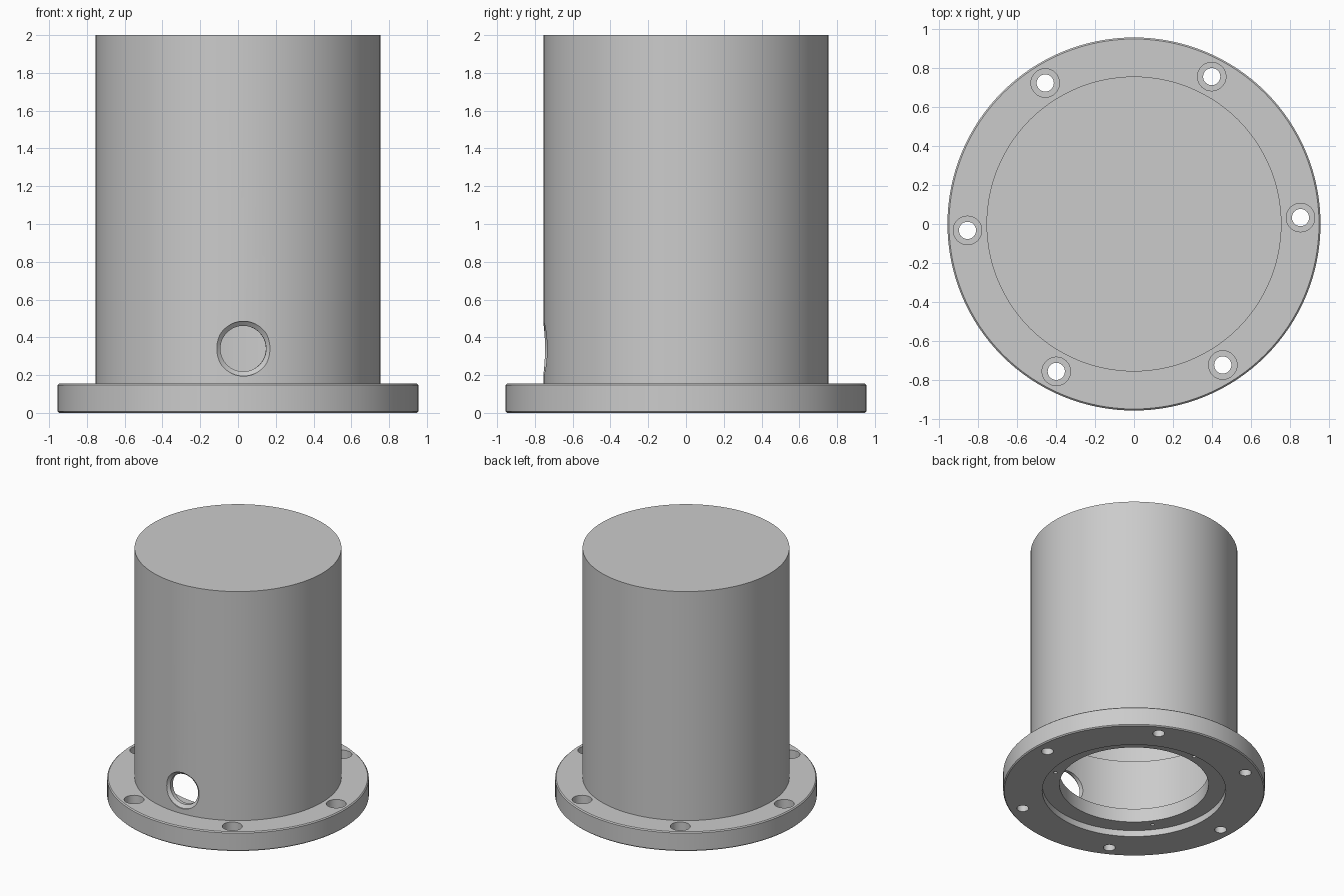
import bpy, bmesh
from math import cos, sin, pi, radians
from mathutils import Matrix, Vector

cube = bpy.data.objects.get("Cube")
if cube:
    bpy.data.objects.remove(cube, do_unlink=True)

TWIST = radians(2.2)  # the hole pattern is turned slightly about z

grey = bpy.data.materials.new("machined_grey")
grey.use_nodes = True
colour = (0.6, 0.6, 0.6, 1)
grey.diffuse_color = colour
grey.node_tree.nodes["Principled BSDF"].inputs["Base Color"].default_value = colour


def lathe(bm, profile, segments, matrix=Matrix()):
    """Revolve an (r, z) profile that starts and ends on the axis."""
    verts = [bm.verts.new((r, 0, z)) for r, z in profile]
    edges = [bm.edges.new(pair) for pair in zip(verts, verts[1:])]
    bmesh.ops.spin(bm, geom=verts + edges, cent=(0, 0, 0), axis=(0, 0, 1),
                   angle=2 * pi, steps=segments, use_duplicate=False)
    bmesh.ops.remove_doubles(bm, verts=[v for v in bm.verts if not v.tag], dist=1e-5)
    fresh = [v for v in bm.verts if not v.tag]
    bmesh.ops.transform(bm, matrix=matrix, verts=fresh)
    for v in fresh:
        v.tag = True


def finish(bm, name):
    bmesh.ops.recalc_face_normals(bm, faces=bm.faces)
    mesh = bpy.data.meshes.new(name)
    bm.to_mesh(mesh)
    bm.free()
    mesh.materials.append(grey)
    obj = bpy.data.objects.new(name, mesh)
    bpy.context.collection.objects.link(obj)
    return obj


def around(radius, angle, z=0):
    return Matrix.Translation((radius * cos(angle), radius * sin(angle), z))


# Hollow housing: closed top, base flange, inner lip and recessed underside
bm = bmesh.new()
lathe(bm, [(0, 1.84), (0.735, 1.84), (0.735, 0.65), (0.7, 0.65), (0.7, 0.16),
           (0.544, 0.16), (0.544, 0.05), (0.67, 0.05), (0.67, 0),
           (0.947, 0), (0.955, 0.008), (0.955, 0.147), (0.947, 0.155),
           (0.755, 0.155), (0.755, 2), (0, 2)], 128)
housing = finish(bm, "flanged_housing")

# Counterbored bolt holes, small blind screw holes and the side port
bm = bmesh.new()
for k in range(6):
    lathe(bm, [(0, -0.1), (0.044, -0.1), (0.044, 0.065), (0.073, 0.065),
               (0.073, 0.3), (0, 0.3)], 32, around(0.853, TWIST + k * pi / 3))
for k in range(3):
    lathe(bm, [(0, -0.02), (0.014, -0.02), (0.014, 0.06), (0, 0.06)], 16,
          around(0.6, radians(97) + k * 2 * pi / 3, 0.05))
outward = Vector((sin(TWIST), -cos(TWIST), 0))
port_frame = (Matrix.Translation((0, 0, 0.34))
              @ outward.to_track_quat('Z', 'Y').to_matrix().to_4x4())
lathe(bm, [(0, 0.6), (0.121, 0.6), (0.121, 0.725), (0.145, 0.745),
           (0.145, 0.9), (0, 0.9)], 64, port_frame)
cutter = finish(bm, "hole_cutter")
cutter.hide_render = True

# Cut the holes and shade
cut = housing.modifiers.new("holes", 'BOOLEAN')
cut.operation = 'DIFFERENCE'
cut.solver = 'EXACT'
cut.object = cutter
bpy.ops.object.select_all(action='DESELECT')
housing.select_set(True)
bpy.context.view_layer.objects.active = housing
bpy.ops.object.modifier_apply(modifier=cut.name)
bpy.data.objects.remove(cutter, do_unlink=True)
bpy.ops.object.shade_smooth_by_angle(angle=radians(30))
